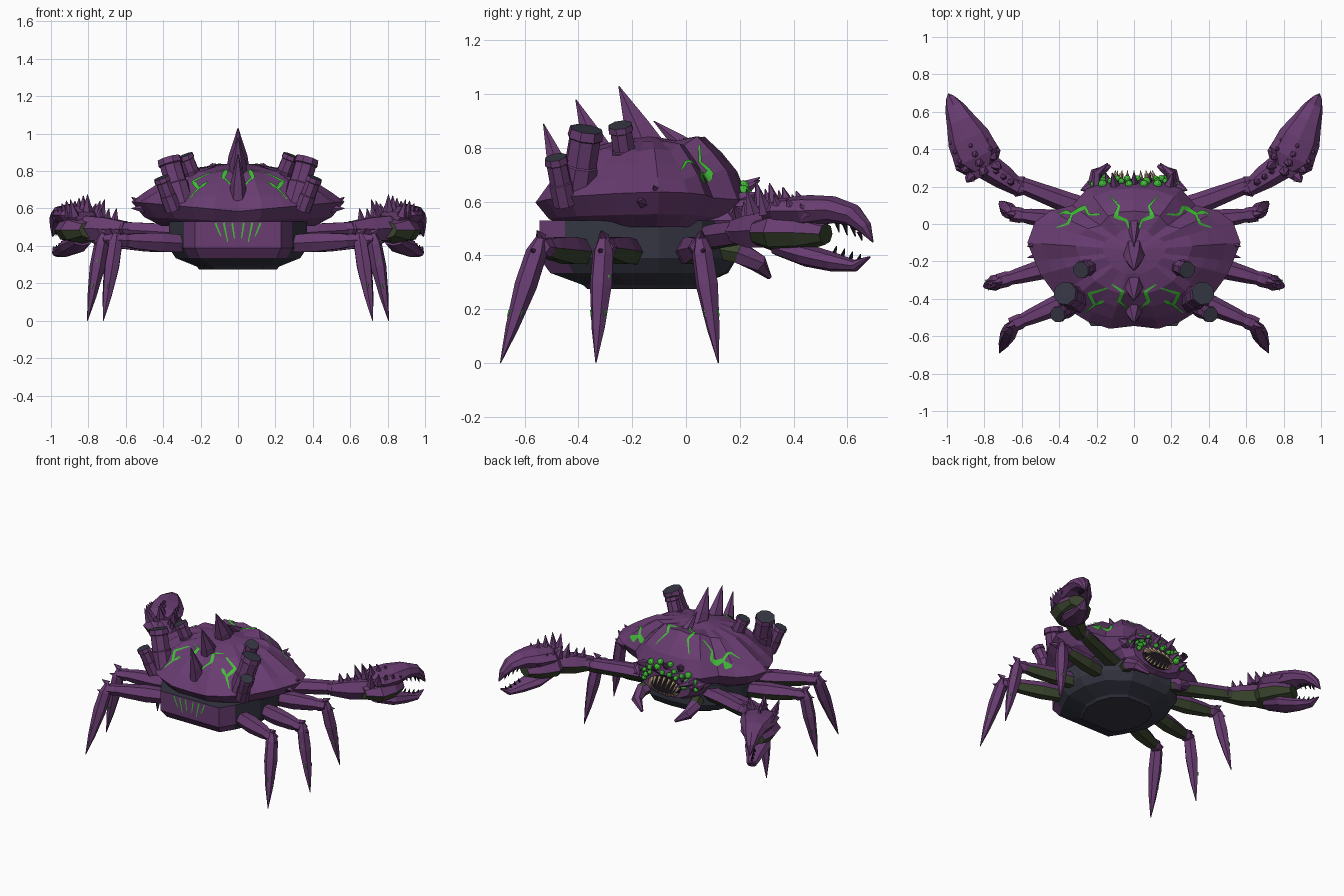
import bpy, math, random
from mathutils import Vector
from mathutils.bvhtree import BVHTree

if "Cube" in bpy.data.objects:
    bpy.data.objects.remove(bpy.data.objects["Cube"])

random.seed(4)


def material(name, rgb):
    m = bpy.data.materials.new(name)
    m.diffuse_color = (*rgb, 1)
    m.use_nodes = True
    m.node_tree.nodes["Principled BSDF"].inputs["Base Color"].default_value = m.diffuse_color
    return m


PURPLE = material("purple_shell", (0.14, 0.046, 0.165))
SLATE = material("dark_slate", (0.035, 0.037, 0.055))
OLIVE = material("dark_olive", (0.043, 0.06, 0.028))
GREEN = material("glowing_green", (0.055, 0.5, 0.04))
BONE = material("bone", (0.5, 0.36, 0.23))
BLACK = material("mouth_black", (0.012, 0.01, 0.014))


def make(name, verts, faces, mats, mirror=False, rule=None):
    me = bpy.data.meshes.new(name)
    me.from_pydata([tuple(v) for v in verts], [], faces)
    for m in mats:
        me.materials.append(m)
    ob = bpy.data.objects.new(name, me)
    bpy.context.collection.objects.link(ob)
    if rule:
        for p in me.polygons:
            p.material_index = rule(p)
    if mirror:
        ob.modifiers.new("mirror", "MIRROR")
    return ob


def loft(rings):
    """Join equal rings of points (counter-clockwise about the way they go)."""
    n, verts, faces = len(rings[0]), [p for r in rings for p in r], []
    for k in range(len(rings) - 1):
        for i in range(n):
            j = (i + 1) % n
            faces.append((k * n + i, k * n + j, (k + 1) * n + j, (k + 1) * n + i))
    faces.append(tuple(range(n))[::-1])
    faces.append(tuple(range((len(rings) - 1) * n, len(rings) * n)))
    return verts, faces


def tube_geo(path, sides=6):
    """Path rows: x, y, z, half width, half height."""
    pts = [Vector(p[:3]) for p in path]
    rings = []
    for k, p in enumerate(path):
        d = (pts[min(k + 1, len(pts) - 1)] - pts[max(k - 1, 0)]).normalized()
        s = d.cross(Vector((0, 0, 1)))
        s = s.normalized() if s.length > 0.02 else Vector((1, 0, 0))
        u = s.cross(d)
        rings.append([pts[k] + s * p[3] * math.cos(a) + u * p[4] * math.sin(a)
                      for a in (-math.tau * i / sides for i in range(sides))])
    return loft(rings)


def tube(name, path, mats=(PURPLE,), sides=6, mirror=True, rule=None):
    return make(name, *tube_geo(path, sides), mats, mirror, rule)


def group(name, paths, mat, sides=5, mirror=True):
    """Many small tubes in one object."""
    V, F = [], []
    for p in paths:
        v, f = tube_geo(p, sides)
        F += [tuple(i + len(V) for i in q) for q in f]
        V += v
    return make(name, V, F, (mat,), mirror)


def cone(a, b, r):
    return [(*a, r, r), (*b, 0.002, 0.002)]


def under(p):
    """Olive undersides, except where they face the rear."""
    return int(p.normal.z < -0.3 and p.normal.y > -0.4)


# Shell and body: half outlines, mirrored and stacked as scaled rings
def stack(half, rings, cy=-0.14, lift=0.0, front=0.0, ridge=0.0):
    full = (half + [(-x, y) for x, y in half[-2:0:-1]])[::-1]

    def height(i, x, y, s, z):
        up = front * min(1, max(0, y / .18)) + ridge * (i % 2) if .5 < s < .95 and z > .62 else 0
        return z + lift * abs(x) * s ** 6 + up
    return loft([[(x * s, cy + (y - cy) * s, height(i, x, y, s, z))
                  for i, (x, y) in enumerate(full)] for s, z in rings])


rim = [(0, .24), (.13, .23), (.25, .19), (.33, .1), (.45, .07), (.53, .01), (.57, -.1),
       (.53, -.2), (.5, -.27), (.42, -.38), (.38, -.44), (.25, -.52), (.13, -.56), (0, -.545)]
shell = make("shell", *stack(rim, [(.72, .50), (.88, .53), (1, .585), (.87, .655), (.72, .725), (.55, .785),
                                   (.3, .825), (.02, .845)], lift=0.09, front=.045, ridge=.012), (PURPLE,))
body = [(0, .19), (.16, .18), (.31, .06), (.37, -.1), (.37, -.28), (.29, -.45), (.23, -.545), (0, -.545)]
make("body", *stack(body, [(.56, .275), (.6, .29), (.9, .335), (1, .39), (1, .53)]), (SLATE, PURPLE),
     rule=lambda p: int(p.center.y < -.42 and p.center.z > .33))

# Back spikes along the middle, leaning backwards
for i, (by, bz, ty, tz, r) in enumerate([(-.13, .76, -.25, 1.03, .068), (-.3, .72, -.41, .98, .06),
                                         (-.44, .62, -.53, .89, .052), (.06, .75, -.12, .90, .045)]):
    m = .45
    tube(f"back_spike_{i + 1}", [(0, by, bz, r, r * 1.35),
         (0, by + (ty - by) * m, bz + (tz - bz) * m, r * .75, r * .8), (0, ty, tz, .002, .002)], mirror=False)

# Chimneys: ribbed tubes with dark tops
for i, (b, t, r) in enumerate([((.22, -.22, .72), (.285, -.245, .885), .048),
                               ((.30, -.41, .62), (.37, -.37, .87), .067),
                               ((.345, -.45, .59), (.41, -.485, .765), .045)]):
    B, T = Vector(b), Vector(t)
    row = [(*B.lerp(T, k), r * s, r * s) for k, s in ((0, 1), (.45, 1), (.47, .92), (.85, .9), (.87, 1.02), (1, .95))]
    axis = (T - B).normalized()
    tube(f"chimney_{i + 1}", row, (PURPLE, SLATE), 8, rule=lambda p, a=axis: int(p.normal.dot(a) > .95))

# Small spikes on the shell flanks
group("flank_spikes", [cone((.51, -.1, .62), (.57, -.12, .66), .03),
                       cone((.50, -.16, .60), (.57, -.18, .60), .025)], PURPLE)

# Walking legs: olive-bellied thigh, knee, blade-like shin
for name, hip, knee, tip in [("back", (.24, -.36, .41), (.63, -.53, .43), (.72, -.69, 0)),
                             ("middle", (.3, -.19, .41), (.70, -.30, .43), (.805, -.335, 0)),
                             ("front", (.26, .0, .41), (.63, .05, .43), (.72, .12, 0))]:
    H, K, T = Vector(hip), Vector(knee), Vector(tip)
    tube(name + "_thigh", [(*H, .045, .05), (*H.lerp(K, .45), .055, .058), (*H.lerp(K, .8), .042, .047),
                           (*K, .03, .03)], (PURPLE, OLIVE), rule=under)
    out = (K - H).normalized()
    tube(name + "_knee", [(*(K - out * .06), .03, .03), (*(K - out * .02), .042, .042),
                          (*(K + out * .03), .04, .03)])
    top = K + out * .02 + Vector((0, 0, .035))
    tube(name + "_shin", [(*top, .02, .02), (*top.lerp(T, .12), .04, .04), (*top.lerp(T, .38), .043, .042),
                          (*top.lerp(T, .72), .026, .024), (*T, .002, .002)])
    group(name + "_knee_spikes", [cone(top, top + out * .04 + Vector((0, 0, .025)), .022),
                                  cone(top.lerp(T, .12), top.lerp(T, .1) + out * .06, .022)], PURPLE)
    side = out.cross(Vector((0, 0, 1))).normalized()
    group(name + "_shin_glow", [[(*(top.lerp(T, k) + side * w * s + out * .015), .005, .005),
                                 (*(top.lerp(T, k + .05) + side * w * s + out * .015), .002, .002)]
                                for k, w in ((.3, .031), (.58, .026)) for s in (1, -1)], GREEN, 4)


# Claw arms; the claw lies in a slanted upright plane
def C(y, z, w, h):
    return (.805 + (y - .28) * .45, y, z, w, h)


tube("claw_upper_arm", [(.2, .06, .46, .06, .045), (.4, .13, .475, .055, .05), (.58, .2, .485, .045, .048),
                        (.64, .225, .49, .035, .04)], (PURPLE, OLIVE), rule=under)
tube("claw_elbow", [(.57, .185, .49, .03, .03), (.61, .2, .49, .06, .05), (.66, .225, .49, .03, .03)])
tube("claw_forearm", [(.60, .18, .49, .04, .045), (.7, .25, .49, .065, .07), (.79, .31, .495, .075, .075),
                      (.84, .37, .495, .06, .06)], (PURPLE, OLIVE), rule=under)
tube("claw_hand", [C(.26, .485, .06, .045), C(.34, .485, .13, .075), C(.44, .485, .115, .07), C(.52, .48, .06, .04)],
     (PURPLE, OLIVE), 8, rule=lambda p: int(p.center.z < .5))
tube("claw_upper_jaw", [C(.30, .555, .06, .035), C(.36, .565, .125, .05), C(.46, .565, .115, .06),
                        C(.55, .57, .08, .05), C(.62, .55, .055, .042), C(.665, .505, .03, .028),
                        C(.695, .45, .003, .003)], sides=8)
tube("claw_lower_jaw", [C(.34, .43, .06, .03), C(.45, .40, .085, .042), C(.55, .375, .055, .036),
                        C(.63, .362, .035, .022), C(.685, .395, .003, .003)], sides=8)
group("claw_teeth", [cone(C(y, z, 0, 0)[:3], C(y + .01, z + d, 0, 0)[:3], .011) for y, z, d in
                     [(.56, .53, -.045), (.59, .52, -.045), (.62, .51, -.04), (.645, .49, -.035),
                      (.55, .40, .035), (.58, .39, .035), (.61, .38, .035), (.64, .375, .03)]], BLACK)
spines = []
for y, s in [(.28, .09), (.33, .085), (.38, .07), (.43, .055), (.48, .035)]:
    for side in (-.07, 0, .07):
        x, yy, z = C(y, .585 - abs(side) * .4, 0, 0)[:3]
        spines.append(cone((x + side, yy - side * .45, z), (x + side * 1.3, yy - .02 - side * .5, z + s), .03))
spines += [cone((.66 + i * .04, .225 + i * .03, .53), (.65 + i * .04, .215 + i * .03, .60), .025) for i in range(3)]
group("claw_spines", spines, PURPLE)

# Head: brow, dark mouth, teeth, cheek horns and mandibles
tube("head", [(0, .05, .53, .26, .12), (0, .17, .53, .25, .12), (0, .225, .53, .2, .10)],
     (PURPLE,), 12, mirror=False)
tube("mouth", [(0, .2, .51, .13, .075), (0, .24, .51, .11, .06)], (BLACK,), 12, mirror=False)
teeth = []
for i in range(9):
    a = math.pi * (i + .5) / 9
    c, s = math.cos(a), math.sin(a)
    teeth.append(cone((.115 * c, .24, .52 + .05 * s), (.1 * c, .285, .485 + .035 * s), .012))
    teeth.append(cone((.1 * c, .24, .48 - .03 * s), (.09 * c, .27, .495 - .02 * s), .009))
group("mouth_teeth", teeth, BONE, mirror=False)
tube("cheek_horn", [(.19, .17, .55, .04, .04), (.25, .2, .56, .03, .03), (.285, .18, .58, .003, .003)])
tube("brow_horn", [(.2, .18, .58, .03, .03), (.2, .27, .59, .025, .02), (.14, .325, .57, .003, .003)])
tube("mandible", [(.17, .1, .43, .045, .04), (.21, .2, .41, .045, .045), (.2, .27, .37, .035, .035),
                  (.13, .31, .32, .01, .01)], (PURPLE, OLIVE), rule=lambda p: int(p.center.y < .16))

# Cluster of round eyes over and beside the mouth, with thorns between them
thorns = []
for i in range(27):
    a = math.pi * (i + .5) / 27
    k = i % 3
    c, s = math.cos(a), math.sin(a)
    p = ((.16 + .035 * k) * c, .243 - .015 * k, .525 + (.075 + .03 * k) * s)
    if i % 4 == 1:
        thorns.append(cone((p[0], .2, p[2]), (p[0] + .03 * c, .275, p[2] + .05 * s), .03))
        continue
    bpy.ops.mesh.primitive_ico_sphere_add(subdivisions=2, radius=random.uniform(.016, .025), location=p)
    bpy.context.object.name = f"eye_{i + 1}"
    bpy.context.object.data.materials.append(GREEN)
group("brow_thorns", thorns, PURPLE, mirror=False)

# Glowing cracks draped over the shell
tree = BVHTree.FromPolygons([v.co for v in shell.data.vertices], [p.vertices for p in shell.data.polygons])


def crack(name, line, w=.011):
    pts = [Vector((*p, 0)) for p in line]
    fine = [pts[k].lerp(pts[k + 1], j / 6) for k in range(len(pts) - 1) for j in range(6)] + [pts[-1]]
    V, F = [], []
    for k, p in enumerate(fine):
        d = (fine[min(k + 1, len(fine) - 1)] - fine[max(k - 1, 0)]).normalized()
        half = Vector((-d.y, d.x, 0)) * w * (1 - .75 * abs(2 * k / len(fine) - 1))
        for q in (p - half, p + half):
            hit = tree.ray_cast(Vector((q.x, q.y, 2)), Vector((0, 0, -1)))
            V.append(hit[0] + hit[1] * .006 if hit[0] else Vector((q.x, q.y, .6)))
        if k:
            F.append((2 * k - 2, 2 * k, 2 * k + 1, 2 * k - 1))
    make(name, V, F, (GREEN,), True)


for i, line in enumerate([[(.41, -.02), (.35, .0), (.33, .05), (.26, .09), (.24, .05), (.17, .05)],
                          [(.13, .15), (.08, .09), (.10, .04), (.04, .02), (.02, -.04)],
                          [(.26, -.47), (.21, -.43), (.24, -.37), (.14, -.34)],
                          [(.12, -.32), (.06, -.36), (.08, -.41), (.03, -.45)],
                          [(.33, .05), (.36, .06), (.40, .05)], [(.21, -.43), (.16, -.41)]]):
    crack(f"shell_crack_{i + 1}", line)

# Slanted glowing slits on the rear plate
V, F = [], []
for x, t in [(.02, .44), (.065, .42), (.11, .45)]:
    n = len(V)
    V += [(x + .006, -.55, .525), (x + .016, -.55, .52), (x * .8 + .006, -.55, t), (x * .8, -.55, t)]
    F.append((n + 3, n + 2, n + 1, n))
make("rear_slits", V, F, (GREEN,), True)
